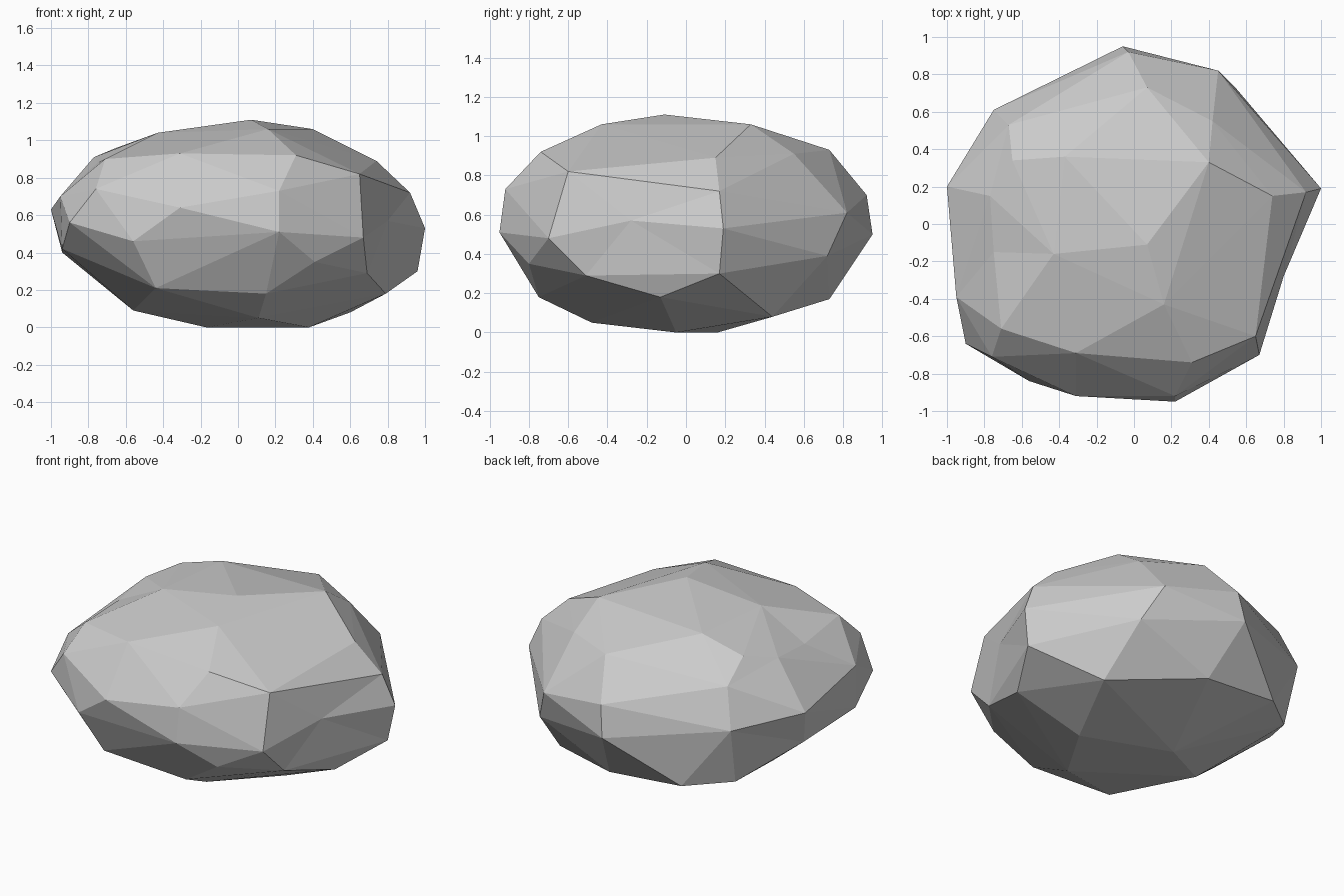
import bpy, bmesh
from mathutils import Vector

# Facet corners of the boulder, from crown to base
CORNERS = [
    # crown
    (.07, -.11, 1.11), (.16, -.43, 1.06), (-.43, -.16, 1.04), (-.37, .36, 1.04),
    (.40, .33, 1.06), (.07, .73, .93), (.42, .55, .91), (.74, .15, .89),
    (.31, -.74, .92), (-.31, -.69, .93), (-.71, -.56, .90), (-.65, .34, .96),
    (-.75, -.15, .88), (-.77, .15, .91), (-.67, .53, .84),
    # belt
    (.65, -.60, .82), (.22, -.92, .73), (-.31, -.92, .64), (-.76, -.71, .74),
    (-.95, -.39, .70), (-.90, -.15, .66), (-1, .20, .63), (-.75, .61, .60),
    (-.03, .92, .70), (.45, .82, .61), (.92, .17, .72),
    (1, .19, .53), (.80, -.28, .57), (.67, -.70, .48), (.22, -.95, .51),
    (-.56, -.84, .46), (-.90, -.64, .56), (-.06, .95, .50),
    # underside
    (.96, .17, .30), (.79, -.13, .18), (.69, -.51, .29), (.41, -.80, .35),
    (.15, -.75, .18), (-.44, -.75, .21), (.11, -.48, .05), (.38, -.05, 0),
    (-.17, .16, 0), (-.56, -.10, .09), (.60, .44, .08), (.55, .72, .39),
    (.04, .73, .17), (-.47, .72, .21), (-.72, .52, .23), (-.94, .13, .40),
    (-.94, -.40, .42),
]
CENTRE = Vector((0, 0, .55))


def inflated(p):
    """Push a corner partway to a sphere so that dents also join the hull."""
    d = p - CENTRE
    d.z *= 1.75
    return d.lerp(d.normalized(), .6)


# Skin the inflated corners, then move each one back to its true place
bm = bmesh.new()
home = bm.verts.layers.float_vector.new("home")
for c in CORNERS:
    p = Vector(c)
    v = bm.verts.new(inflated(p))
    v[home] = p
bmesh.ops.convex_hull(bm, input=bm.verts[:])
bmesh.ops.delete(bm, geom=[v for v in bm.verts if not v.link_faces], context='VERTS')
for v in bm.verts:
    v.co = v[home].copy()
bmesh.ops.recalc_face_normals(bm, faces=bm.faces[:])

# Flat-shaded boulder
mesh = bpy.data.meshes.new("boulder")
bm.verts.layers.float_vector.remove(home)
bm.to_mesh(mesh)
bm.free()
bpy.context.collection.objects.link(bpy.data.objects.new("boulder", mesh))
